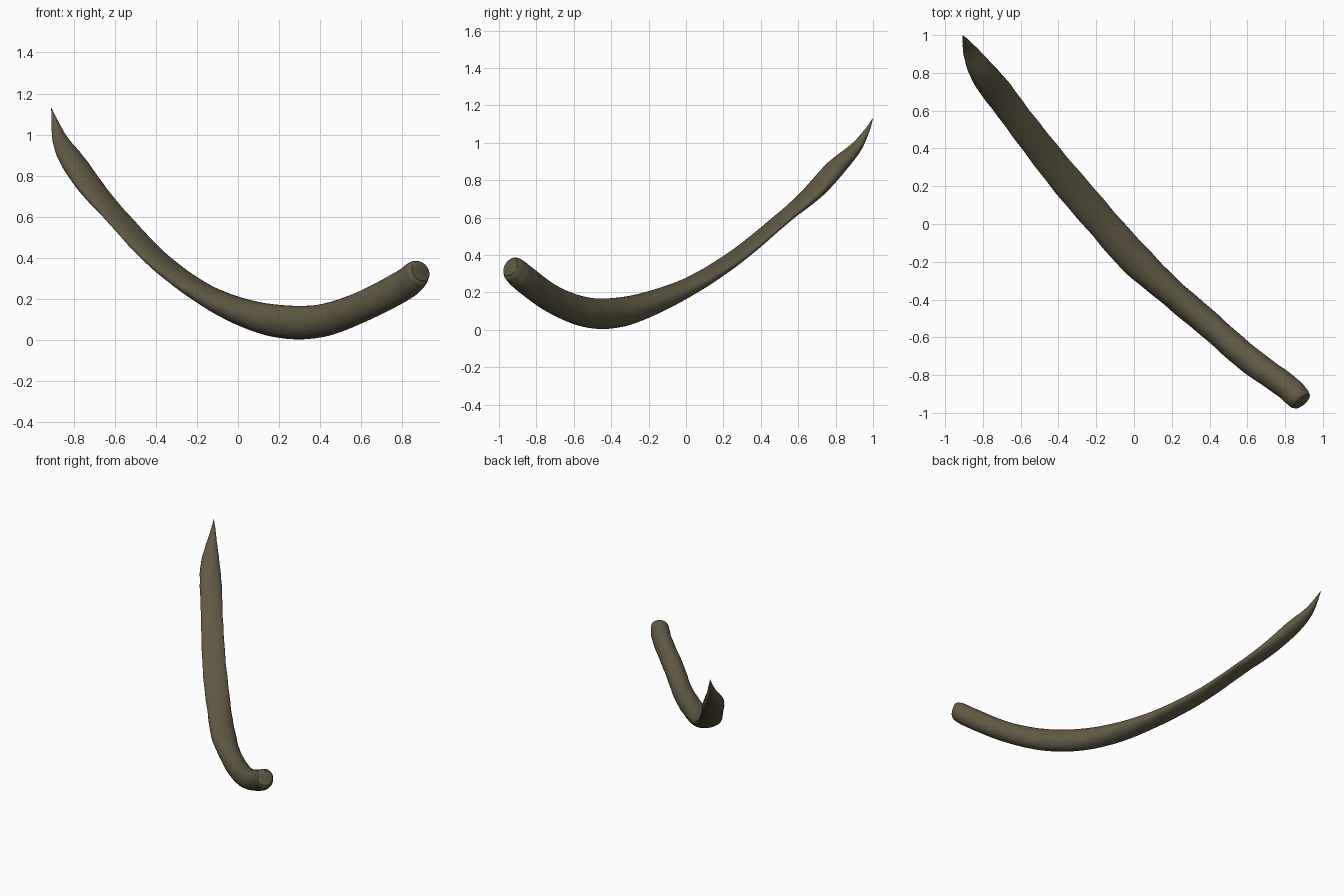
import bpy, bmesh, math
from mathutils import Vector

if "Cube" in bpy.data.objects:
    bpy.data.objects.remove(bpy.data.objects["Cube"])

# Stations along the horn: x, y, z, half width (sideways), half thickness
ST = [
    (0.888, -0.94, 0.335, 0.052, 0.050),
    (0.87, -0.92, 0.322, 0.064, 0.068),
    (0.80, -0.855, 0.265, 0.068, 0.075),
    (0.60, -0.71, 0.162, 0.070, 0.074),
    (0.40, -0.535, 0.094, 0.071, 0.080),
    (0.20, -0.365, 0.092, 0.074, 0.080),
    (0.00, -0.18, 0.145, 0.086, 0.064),
    (-0.20, 0.045, 0.247, 0.085, 0.043),
    (-0.40, 0.28, 0.400, 0.084, 0.030),
    (-0.58, 0.51, 0.59, 0.077, 0.025),
    (-0.70, 0.67, 0.725, 0.078, 0.038),
    (-0.80, 0.80, 0.865, 0.070, 0.045),
    (-0.862, 0.905, 0.97, 0.042, 0.030),
    (-0.89, 0.965, 1.06, 0.018, 0.014),
    (-0.908, 0.999, 1.13, 0.001, 0.001),
]
SIDES, STEPS = 32, 8


def spline(i, t):
    """Catmull-Rom point between stations i and i + 1."""
    p = [ST[min(max(k, 0), len(ST) - 1)] for k in range(i - 1, i + 3)]
    return [0.5 * (2 * b + (c - a) * t + (2 * a - 5 * b + 4 * c - d) * t * t
                   + (3 * b - a - 3 * c + d) * t ** 3) for a, b, c, d in zip(*p)]


rows = [spline(i, s / STEPS) for i in range(len(ST) - 1) for s in range(STEPS)]
rows.append(list(ST[-1]))
pts = [Vector(r[:3]) for r in rows]

# Loft elliptical rings along the curved path
bm = bmesh.new()
rings = []
for k, r in enumerate(rows):
    tan = (pts[min(k + 1, len(pts) - 1)] - pts[max(k - 1, 0)]).normalized()
    side = tan.cross(Vector((0, 0, 1))).normalized()
    up = side.cross(tan).normalized()
    wob = 1 + 0.025 * math.sin(k * 0.9) * math.sin(k * 0.37)
    ring = []
    for j in range(SIDES):
        a = 2 * math.pi * j / SIDES
        ring.append(bm.verts.new(pts[k] + side * (r[3] * wob * math.cos(a))
                                 + up * (r[4] * math.sin(a))))
    rings.append(ring)
for A, B in zip(rings, rings[1:]):
    for j in range(SIDES):
        n = (j + 1) % SIDES
        bm.faces.new((A[j], A[n], B[n], B[j]))

# Blunt root cap and closed tip
bm.faces.new(rings[0])
bm.faces.new(rings[-1])
bmesh.ops.recalc_face_normals(bm, faces=bm.faces)

mesh = bpy.data.meshes.new("horn")
bm.to_mesh(mesh)
bm.free()
horn = bpy.data.objects.new("horn", mesh)
bpy.context.collection.objects.link(horn)
mat = bpy.data.materials.new("dark_horn")
mat.diffuse_color = (0.115, 0.098, 0.055, 1)
mat.use_nodes = True
mat.node_tree.nodes["Principled BSDF"].inputs["Base Color"].default_value = mat.diffuse_color
mesh.materials.append(mat)
bpy.context.view_layer.objects.active = horn
horn.select_set(True)
bpy.ops.object.shade_smooth_by_angle(angle=math.radians(40))
